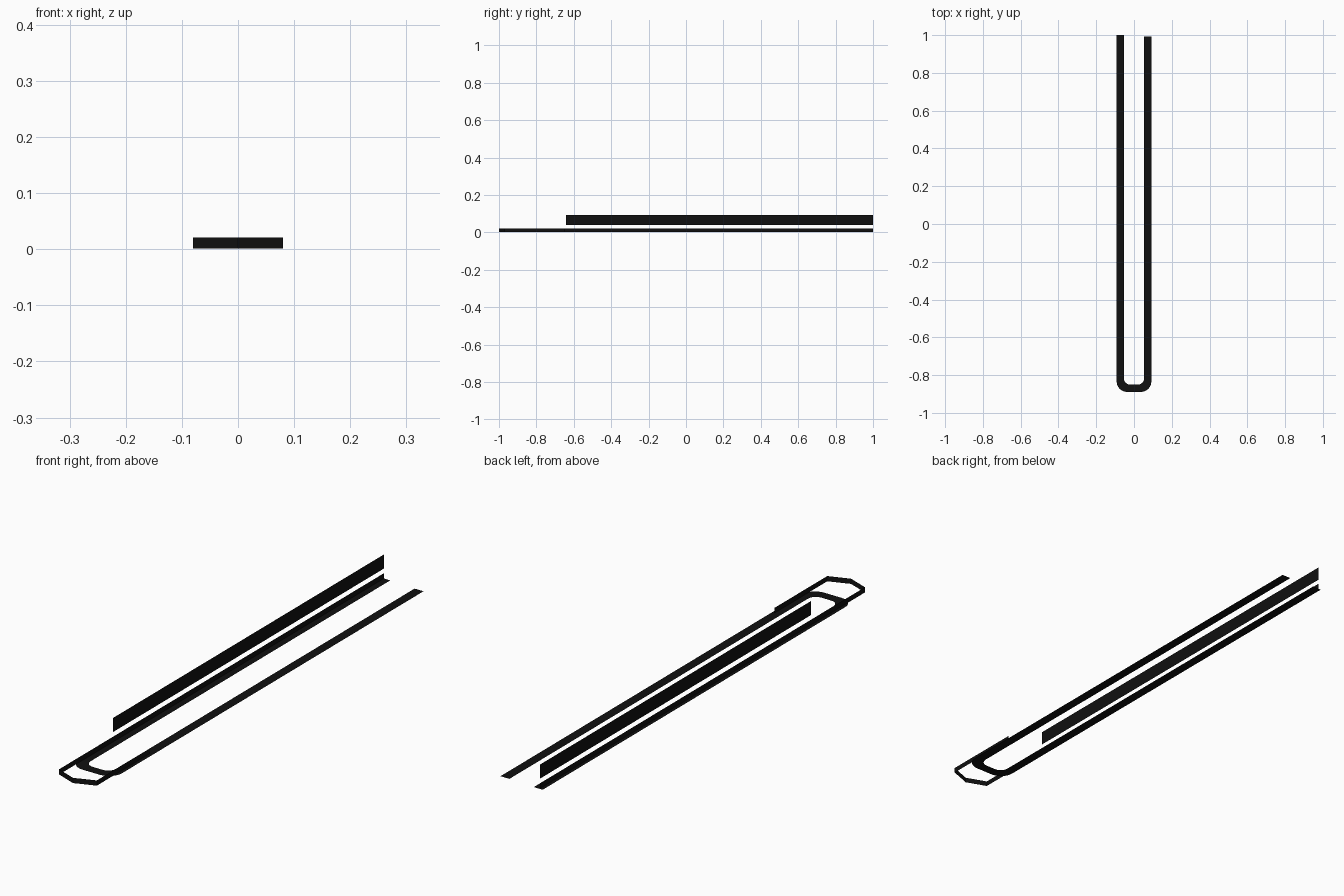
import bpy
from math import sin, cos, pi

if "Cube" in bpy.data.objects:
    bpy.data.objects.remove(bpy.data.objects["Cube"])

black = bpy.data.materials.new("black_trim")
black.diffuse_color = (0.005, 0.005, 0.005, 1)
black.use_nodes = True
black.node_tree.nodes["Principled BSDF"].inputs["Base Color"].default_value = black.diffuse_color


def ribbon(name, edge_a, edge_b):
    """Thin sheet of quads between two matching edge lines."""
    n = len(edge_a)
    faces = [(i, i + 1, n + i + 1, n + i) for i in range(n - 1)]
    mesh = bpy.data.meshes.new(name)
    mesh.from_pydata(list(edge_a) + list(edge_b), [], faces)
    mesh.materials.append(black)
    obj = bpy.data.objects.new(name, mesh)
    bpy.context.collection.objects.link(obj)
    return obj


def wall(name, path, z0, z1):
    """Upright sheet standing on a plan path."""
    return ribbon(name, [(x, y, z0) for x, y in path], [(x, y, z1) for x, y in path])


def u_line(half_width, front, radius, steps=6):
    """One edge of the flat U, left arm round to right arm."""
    cx, cy = half_width - radius, front + radius
    arc = [(cx + radius * sin(a), cy - radius * cos(a))
           for a in (i * pi / 2 / steps for i in range(steps + 1))]
    left = [(-x, y) for x, y in reversed(arc)]
    pts = [(-half_width, 1.0)] + left + arc + [(half_width, 0.993)]
    return [(x, y, 0.0) for x, y in pts]


# Flat U-shaped floor stripe
ribbon("floor_stripe", u_line(0.092, -0.889, 0.055), u_line(0.054, -0.85, 0.033))

# Low band: full left side, pointed nose, short right return
wall("lower_band",
     [(-0.08, 1), (-0.08, -0.97), (0, -1), (0.08, -0.97), (0.08, -0.65)],
     0.001, 0.021)

# Tall side strip above the band on the left
wall("side_strip", [(-0.08, 1), (-0.08, -0.642)], 0.039, 0.093)
